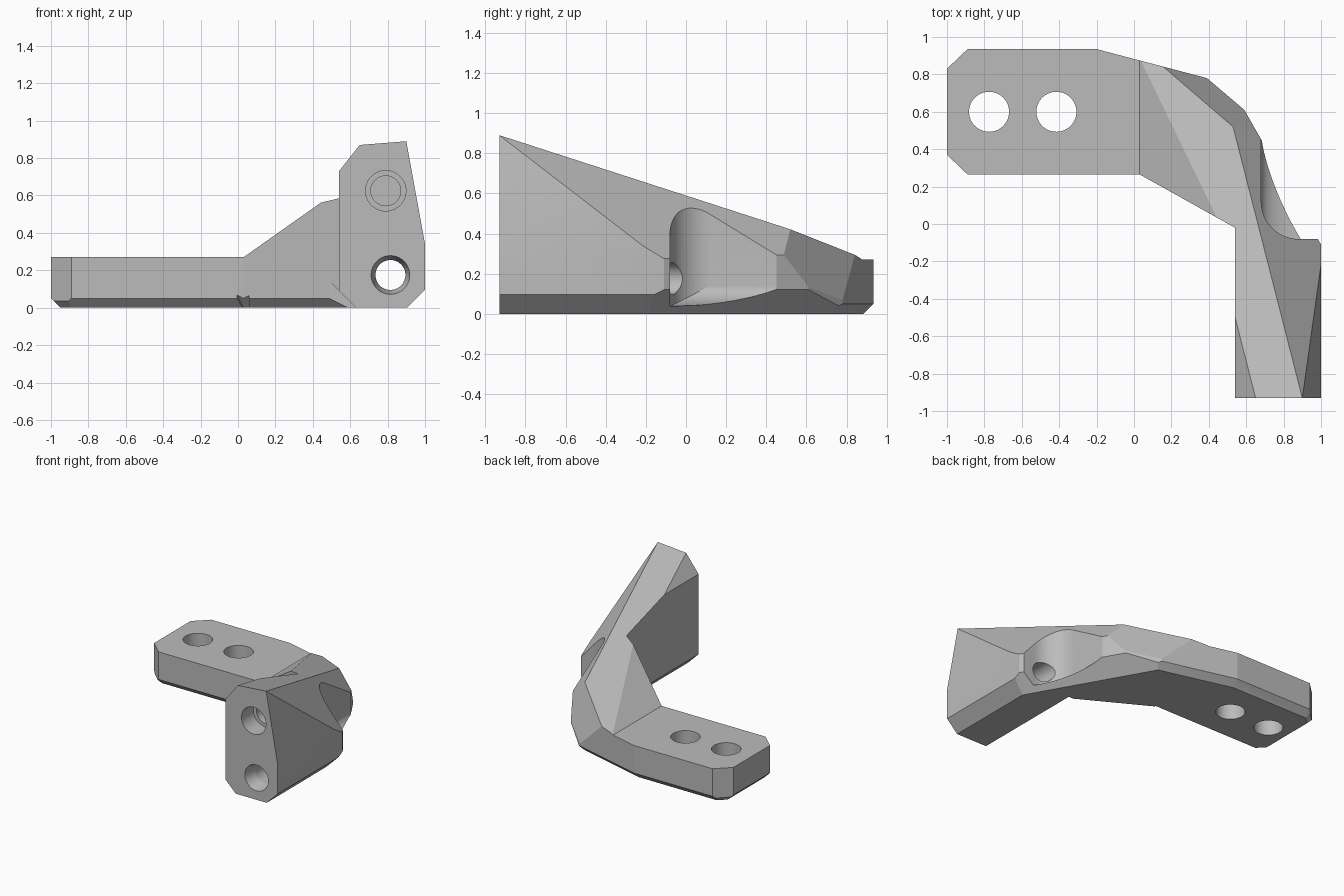
import bpy, bmesh
from math import cos, sin, pi
from mathutils import Vector

old = bpy.data.objects.get("Cube")
if old:
    bpy.data.objects.remove(old)

grey = bpy.data.materials.new("plain_grey")
grey.use_nodes = True
grey.diffuse_color = (0.5, 0.5, 0.5, 1)
grey.node_tree.nodes["Principled BSDF"].inputs["Base Color"].default_value = (0.5, 0.5, 0.5, 1)


def add(name, bm):
    bmesh.ops.recalc_face_normals(bm, faces=bm.faces)
    me = bpy.data.meshes.new(name)
    bm.to_mesh(me)
    bm.free()
    ob = bpy.data.objects.new(name, me)
    bpy.context.collection.objects.link(ob)
    me.materials.append(grey)
    return ob


def hull(name, points):
    """Convex solid around points."""
    bm = bmesh.new()
    vs = [bm.verts.new(p) for p in points]
    bmesh.ops.convex_hull(bm, input=vs)
    bmesh.ops.dissolve_limit(bm, angle_limit=0.001, verts=bm.verts, edges=bm.edges)
    return add(name, bm)


def prism(name, pts, low, high, axis="z"):
    """Polygon extruded along z or y."""
    bm = bmesh.new()
    place = (lambda p, t: (p[0], p[1], t)) if axis == "z" else (lambda p, t: (p[0], t, p[1]))
    a = [bm.verts.new(place(p, low)) for p in pts]
    b = [bm.verts.new(place(p, high)) for p in pts]
    bm.faces.new(a)
    bm.faces.new(b)
    for i in range(len(pts)):
        j = (i + 1) % len(pts)
        bm.faces.new((a[i], a[j], b[j], b[i]))
    return add(name, bm)


def combine(target, tool, op="DIFFERENCE"):
    mod = target.modifiers.new("cut", "BOOLEAN")
    mod.operation, mod.solver, mod.object = op, "EXACT", tool
    bpy.context.view_layer.objects.active = target
    bpy.ops.object.modifier_apply(modifier=mod.name)
    bpy.data.objects.remove(tool)


def arc(cx, cy, rx, ry, start, end, n):
    return [(cx + rx * cos(start + (end - start) * i / n),
             cy + ry * sin(start + (end - start) * i / n)) for i in range(n + 1)]


def bore(x, v, axis, stations):
    """Round hole through (position, radius) stations."""
    pts = []
    for t, r in stations:
        ring = arc(x, v, r, r, 0, 2 * pi, 48)[:-1]
        pts += [(p, q, t) if axis == "z" else (p, t, q) for p, q in ring]
    combine(body, hull("hole_cutter", pts))


def trim_above(x0, x1, y0, y1, f):
    """Remove everything above the plane z = f(x, y)."""
    xy = [(x, y) for x in (x0, x1) for y in (y0, y1)]
    combine(body, hull("slope_cutter", [(x, y, z) for x, y in xy for z in (f(x, y), 12)]))


# Plan outline: x, y, and the bottom chamfer of the edge that follows
outline = [
    (-0.89, 0.265, 0.05), (0.03, 0.265, 0.05), (0.54, -0.02, 0.09), (0.54, -0.93, 0),
    (1.0, -0.93, 0.095), (1.0, -0.11, 0.12), (0.59, 0.61, 0), (0.39, 0.78, 0.05),
    (-0.2, 0.935, 0.05), (-0.89, 0.935, 0.035), (-1.0, 0.83, 0.05), (-1.0, 0.37, 0.035),
]
body = prism("angled_bracket", outline, 0, 1.0)

# Flat plate top and ramp up to the arm
combine(body, prism("plate_cutter", [(-1.2, 0.27), (0.03, 0.27), (0.54, 0.63), (0.54, 1.3),
                                     (-1.2, 1.3)], -0.6, 1.2, "y"))
# Long sloping arm top, outer slope, front side bevels and rear elbow slope
trim_above(0.02, 1.2, -1.1, 1.1, lambda x, y: 0.87 + 0.08 * (x - 0.65) - 0.303 * (y + 0.93))
trim_above(0.02, 1.2, -1.1, 1.1, lambda x, y: 0.33 - 1.13 * (x - 1) - 0.612 * (y + 0.2))
trim_above(0.5, 1.05, -1.1, 0.3, lambda x, y: 0.34 - 5.5 * (x - 1))
trim_above(0.5, 1.1, -1.1, -0.3, lambda x, y: 0.73 + 1.27 * (x - 0.54))
trim_above(0.02, 1.1, 0.2, 1.1, lambda x, y: 0.42 - 1.52 * (x - 0.53) - 2.165 * (y - 0.52))

# Chamfers around the bottom edge
for (x0, y0, c), (x1, y1, _) in zip(outline, outline[1:] + outline[:1]):
    if c:
        p, q = Vector((x0, y0, 0)), Vector((x1, y1, 0))
        d = (q - p).normalized()
        n = Vector((d.y, -d.x, 0))
        reach = 0.3 if c > 0.1 else 0.03
        ends = (p - d * reach, q + d * reach)
        combine(body, hull("chamfer_cutter", [
            e + n * (s - c) + Vector((0, 0, z))
            for e in ends for s, z in ((-0.1, -0.1), (0.25, 0.25), (0.25, -0.1))]))

# Rounded pocket in the outer side
pocket = prism("pocket_cutter", arc(0.88, 0.12, 0.2, 0.2, pi, 1.5 * pi, 16)
               + [(1.3, -0.08), (1.3, 0.8), (0.68, 0.8)], -0.2, 1.2)
trough = prism("trough_cutter", arc(0.86, 0.14, 0.18, 0.1, pi, 1.5 * pi, 16)
               + [(1.4, 0.04), (1.4, 1.1), (0.68, 1.1)], -0.3, 0.9, "y")
combine(pocket, trough, "INTERSECT")
combine(body, pocket)

# Plate holes, then blind upper and through lower holes in the arm front
for x in (-0.775, -0.415):
    bore(x, 0.6, "z", [(-0.2, 0.107), (0.6, 0.107)])
bore(0.79, 0.625, "y", [(-1.1, 0.108), (-0.78, 0.108)])
bore(0.79, 0.625, "y", [(-1.1, 0.08), (-0.55, 0.08)])
bore(0.815, 0.175, "y", [(-0.95, 0.108), (-0.83, 0.08)])
bore(0.815, 0.175, "y", [(-1.1, 0.08), (0.1, 0.08)])

# Soft shading on round walls only
bpy.ops.object.select_all(action="DESELECT")
body.select_set(True)
bpy.context.view_layer.objects.active = body
bpy.ops.object.shade_smooth_by_angle(angle=0.2)
